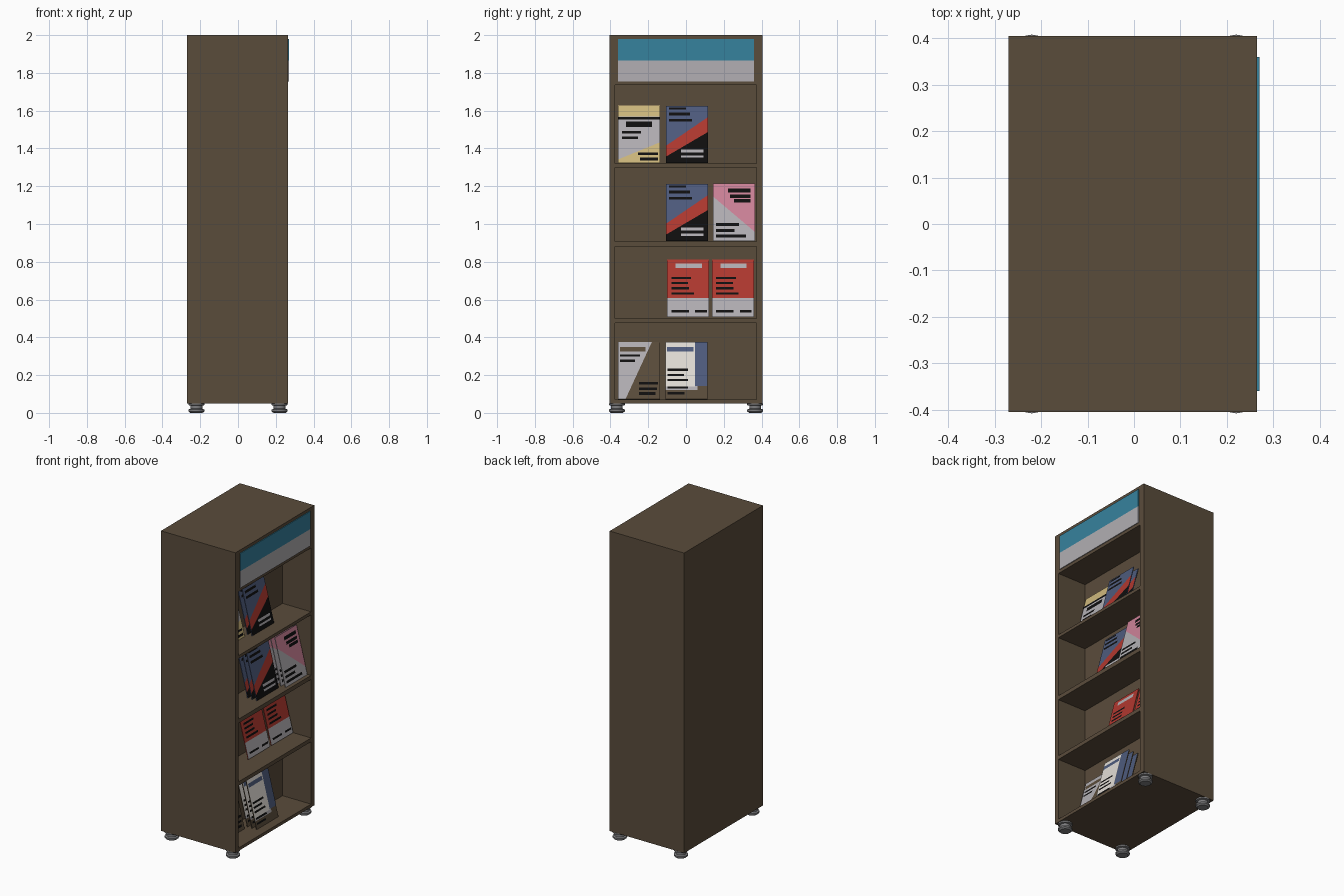
import bpy, bmesh, math
from mathutils import Vector

if "Cube" in bpy.data.objects:
    bpy.data.objects.remove(bpy.data.objects["Cube"])


def lin(c):
    c = c / 255
    return c / 12.92 if c < 0.04045 else ((c + 0.055) / 1.055) ** 2.4


COLORS = {
    "brown": (90, 76, 59), "teal": (54, 130, 158), "grey": (178, 175, 179),
    "yellow": (206, 184, 124), "black": (15, 14, 14), "navy": (78, 91, 125),
    "red": (176, 56, 47), "pink": (205, 130, 152), "cream": (226, 221, 214),
    "metal": (125, 125, 127)}
NAMES = list(COLORS)
MATS = {}
for n, rgb in COLORS.items():
    MATS[n] = bpy.data.materials.new(n)
    MATS[n].diffuse_color = (*[lin(c) for c in rgb], 1)


def finish(bm, name, mats):
    me = bpy.data.meshes.new(name)
    bm.to_mesh(me)
    bm.free()
    for m in mats:
        me.materials.append(MATS[m])
    ob = bpy.data.objects.new(name, me)
    bpy.context.collection.objects.link(ob)
    return ob


def box(name, x, y, z, mat):
    bm = bmesh.new()
    bmesh.ops.create_cube(bm, size=1)
    for v in bm.verts:
        v.co = Vector([(a[0] + a[1]) / 2 + c * (a[1] - a[0]) for a, c in zip((x, y, z), v.co)])
    return finish(bm, name, [mat])


# Cabinet: solid rear body, two sides, and shelf boards leaving four bays
XB, XF = 0.06, 0.265
box("cabinet_body", (-0.27, XB), (-0.405, 0.405), (0.05, 2.0), "brown")
box("side_panel_left", (XB, XF), (-0.405, -0.375), (0.05, 2.0), "brown")
box("side_panel_right", (XB, XF), (0.372, 0.405), (0.05, 2.0), "brown")
for i, z in enumerate([(0.05, 0.07), (0.475, 0.5), (0.88, 0.907), (1.3, 1.32), (1.735, 2.0)]):
    box(f"shelf_board_{i}", (XB, XF), (-0.375, 0.372), z, "brown")

# Header sign in two colour bands
box("header_sign_upper", (XF, 0.27), (-0.36, 0.36), (1.865, 1.98), "teal")
box("header_sign_lower", (XF, 0.27), (-0.36, 0.36), (1.755, 1.865), "grey")

# Turned feet
PROFILE = [(0.032, 0), (0.042, 0.008), (0.042, 0.018), (0.031, 0.022),
           (0.031, 0.038), (0.042, 0.041), (0.042, 0.05)]
N = 20
for sx in (-1, 1):
    for sy in (-1, 1):
        bm = bmesh.new()
        rings = [[bm.verts.new((sx * 0.22 + r * math.cos(2 * math.pi * k / N),
                                sy * 0.366 + r * math.sin(2 * math.pi * k / N), z))
                  for k in range(N)] for r, z in PROFILE]
        for a, b in zip(rings, rings[1:]):
            for k in range(N):
                bm.faces.new((a[k], a[(k + 1) % N], b[(k + 1) % N], b[k]))
        bm.faces.new(rings[0][::-1])
        bm.faces.new(rings[-1])
        ob = finish(bm, "foot", ["metal"])
        bpy.context.view_layer.objects.active = ob
        ob.select_set(True)
        bpy.ops.object.shade_smooth_by_angle(angle=math.radians(35))
        ob.select_set(False)

# Leaning booklets: a thin slab with flat printed shapes in front
W, UP = 0.222, Vector((-0.078, 0, 0.303))
NORMAL = Vector((0.303, 0, 0.078)).normalized()


def booklet(name, y, z, x, base, shapes, bars):
    bm = bmesh.new()

    def at(u, v, off):
        return bm.verts.new(Vector((x, y + u * W, z)) + UP * v + NORMAL * off)

    corners = [(0, 0), (1, 0), (1, 1), (0, 1)]
    front = [at(u, v, 0) for u, v in corners]
    back = [at(u, v, -0.005) for u, v in corners]
    faces = [bm.faces.new(front), bm.faces.new(back[::-1])]
    for i in range(4):
        j = (i + 1) % 4
        faces.append(bm.faces.new((front[j], front[i], back[i], back[j])))
    for f in faces:
        f.material_index = NAMES.index(base)
    layer = 0
    for mat, pts in shapes:
        layer += 1
        f = bm.faces.new([at(u, v, 0.0007 * layer) for u, v in pts])
        f.material_index = NAMES.index(mat)
    for mat, u0, u1, v0, v1 in bars:
        f = bm.faces.new([at(u, v, 0.0007 * (layer + 1))
                          for u, v in ((u0, v0), (u1, v0), (u1, v1), (u0, v1))])
        f.material_index = NAMES.index(mat)
    finish(bm, name, NAMES)


def stack(name, y, z, count, base, shapes, bars):
    for i in range(count):
        booklet(f"{name}_{i}", y, z + 0.003, 0.145 + 0.033 * i, base, shapes, bars)


def rect(u0, u1, v0, v1):
    return [(u0, v0), (u1, v0), (u1, v1), (u0, v1)]


K = "black"
# Yellow and grey booklet
stack("yellow_booklet", -0.36, 1.32, 1, "grey",
      [("yellow", rect(0, 1, 0.81, 1)), ("yellow", [(0, 0), (1, 0), (1, 0.36), (0, 0.06)])],
      [(K, 0, 1, 0.755, 0.805), (K, 0.19, 0.81, 0.63, 0.72), (K, 0.1, 0.55, 0.51, 0.56),
       (K, 0.1, 0.48, 0.42, 0.46), (K, 0.48, 0.95, 0.14, 0.18), (K, 0.52, 0.95, 0.04, 0.09)])

# Navy booklet with a red diagonal, used on two shelves
for z, count in ((1.32, 2), (0.907, 3)):
    stack("navy_booklet", -0.106, z, count, "navy",
          [(K, [(0, 0), (1, 0), (1, 0.56), (0, 0.13)]),
           ("red", [(0, 0.11), (1, 0.54), (1, 0.8), (0, 0.3)])],
          [(K, 0.07, 0.48, 0.93, 0.97), (K, 0.07, 0.57, 0.83, 0.88), (K, 0.07, 0.62, 0.72, 0.77),
           ("grey", 0.36, 0.9, 0.18, 0.23), ("grey", 0.36, 0.9, 0.09, 0.13)])

# Pink and grey booklet
stack("pink_booklet", 0.142, 0.907, 4, "grey",
      [("pink", [(0, 0.78), (1, 0.16), (1, 1), (0, 1)])],
      [(K, 0.36, 0.9, 0.85, 0.92), (K, 0.41, 0.9, 0.75, 0.81), (K, 0.5, 0.9, 0.67, 0.73),
       (K, 0.07, 0.62, 0.26, 0.31), (K, 0.07, 0.52, 0.16, 0.21), (K, 0.07, 0.79, 0.06, 0.11)])

# Two red booklets
for y in (-0.1, 0.137):
    stack("red_booklet", y, 0.505, 1, "red", [("grey", rect(0, 1, 0, 0.33))],
          [("grey", 0.2, 0.83, 0.85, 0.93), (K, 0.1, 0.57, 0.66, 0.7), (K, 0.1, 0.5, 0.57, 0.61),
           (K, 0.1, 0.52, 0.48, 0.52), (K, 0.1, 0.64, 0.39, 0.43),
           (K, 0.1, 0.52, 0.08, 0.12), (K, 0.67, 0.95, 0.08, 0.12)])

# Brown booklet with a slanted grey panel
stack("brown_booklet", -0.36, 0.07, 1, "brown",
      [("grey", [(0, 0), (0.18, 0), (0.81, 1), (0, 1)])],
      [("brown", 0.05, 0.66, 0.83, 0.91), (K, 0.05, 0.52, 0.74, 0.78), (K, 0.05, 0.41, 0.65, 0.69),
       (K, 0.5, 0.95, 0.25, 0.3), (K, 0.5, 0.93, 0.16, 0.2), (K, 0.5, 0.9, 0.07, 0.12)])

# Cream and navy booklet
stack("cream_booklet", -0.108, 0.07, 3, "brown",
      [("grey", rect(0, 0.76, 0.16, 0.28)), ("navy", rect(0.7, 1, 0.23, 1)),
       ("cream", rect(0, 0.7, 0.22, 1))],
      [("navy", 0.03, 0.66, 0.83, 0.91), (K, 0.05, 0.54, 0.49, 0.53), (K, 0.05, 0.44, 0.4, 0.44),
       (K, 0.05, 0.54, 0.31, 0.35), (K, 0.05, 0.54, 0.18, 0.22), (K, 0.05, 0.45, 0.08, 0.12)])

for m in bpy.data.materials:
    if m.users and not m.is_grease_pencil:
        m.use_nodes = True
        m.node_tree.nodes["Principled BSDF"].inputs["Base Color"].default_value = m.diffuse_color
